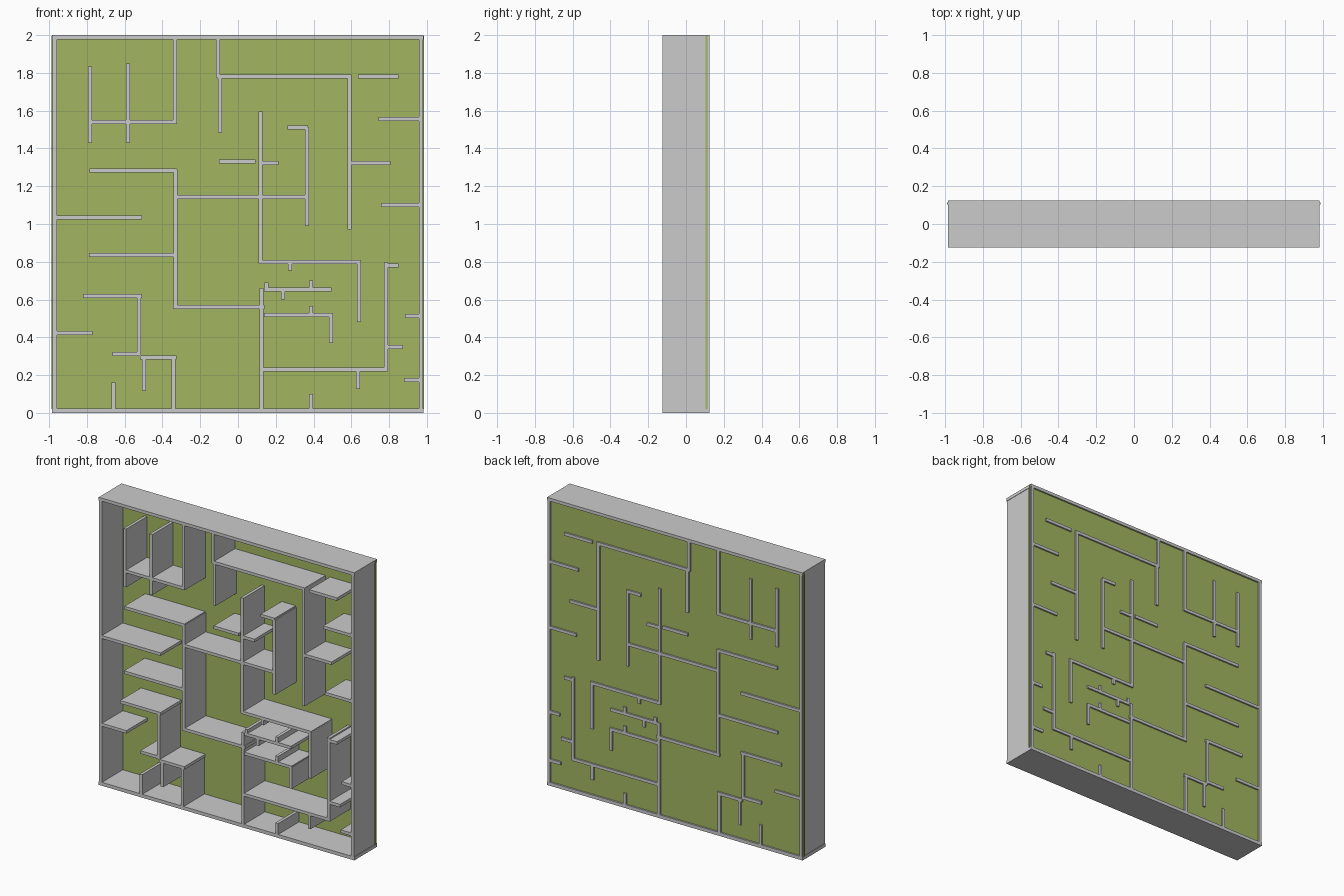
import bpy

DEPTH = 0.25      # front to back
THICK = 0.021     # maze wall thickness


def box(name, x0, x1, y0, y1, z0, z1):
    bpy.ops.mesh.primitive_cube_add(
        size=1, location=((x0 + x1) / 2, (y0 + y1) / 2, (z0 + z1) / 2))
    ob = bpy.context.object
    ob.name = name
    ob.scale = (x1 - x0, y1 - y0, z1 - z0)
    bpy.ops.object.transform_apply(location=False, rotation=False, scale=True)
    return ob


def wall(name, x0, x1, z0, z1):
    return box(name, x0, x1, -DEPTH / 2, DEPTH / 2, z0, z1)


# Outer frame
wall("frame_top", -0.984, 0.982, 1.978, 2.0)
wall("frame_bottom", -0.984, 0.982, 0.0, 0.024)
wall("frame_left", -0.981, -0.959, 0.012, 1.99)
wall("frame_right", 0.957, 0.979, 0.012, 1.99)

# Green backing panel, set just inside the rear edge of the walls
panel = box("back_panel", -0.988, 0.985, 0.104, 0.114, 0.02, 1.995)
green = bpy.data.materials.new("green")
green.diffuse_color = (0.36, 0.47, 0.12, 1)
panel.data.materials.append(green)

# Upright walls: x, bottom z, top z
uprights = [
    # upper left
    (-0.783, 1.43, 1.835), (-0.582, 1.43, 1.85), (-0.333, 1.53, 1.985),
    (-0.331, 0.555, 1.29),
    # upper right
    (-0.106, 1.775, 1.985), (-0.095, 1.485, 1.785), (0.59, 0.97, 1.79),
    (0.119, 0.79, 1.595), (0.365, 0.99, 1.51),
    # lower left
    (-0.524, 0.30, 0.625), (-0.497, 0.117, 0.295), (-0.341, 0.015, 0.30),
    (-0.659, 0.015, 0.16),
    # lower right
    (0.124, 0.015, 0.66), (0.64, 0.48, 0.80), (0.783, 0.22, 0.80),
    (0.492, 0.37, 0.52), (0.635, 0.127, 0.23), (0.386, 0.015, 0.10),
    # small stubs
    (0.275, 0.753, 0.80), (0.151, 0.65, 0.69), (0.238, 0.60, 0.65),
    (0.386, 0.65, 0.70), (0.386, 0.517, 0.567),
]
for i, (x, z0, z1) in enumerate(uprights):
    wall(f"upright_wall_{i + 1}", x - THICK / 2, x + THICK / 2, z0, z1)

# Level walls: z, left x, right x
levels = [
    # upper left
    (1.54, -0.785, -0.33), (1.284, -0.787, -0.325), (1.034, -0.97, -0.508),
    # upper right
    (1.782, -0.112, 0.60), (1.78, 0.635, 0.85), (1.557, 0.743, 0.965),
    (1.323, 0.59, 0.808), (1.332, -0.10, 0.093), (1.323, 0.12, 0.215),
    (1.51, 0.262, 0.37), (1.143, -0.33, 0.37), (1.10, 0.757, 0.965),
    # lower left
    (0.835, -0.79, -0.33), (0.62, -0.82, -0.508), (0.424, -0.97, -0.77),
    (0.313, -0.664, -0.52), (0.292, -0.52, -0.325), (0.56, -0.345, 0.14),
    # lower right
    (0.798, 0.11, 0.65), (0.78, 0.78, 0.85), (0.653, 0.137, 0.495),
    (0.517, 0.137, 0.50), (0.512, 0.885, 0.965), (0.35, 0.783, 0.873),
    (0.23, 0.12, 0.785), (0.175, 0.878, 0.965),
]
for i, (z, x0, x1) in enumerate(levels):
    wall(f"level_wall_{i + 1}", x0, x1, z - THICK / 2, z + THICK / 2)
